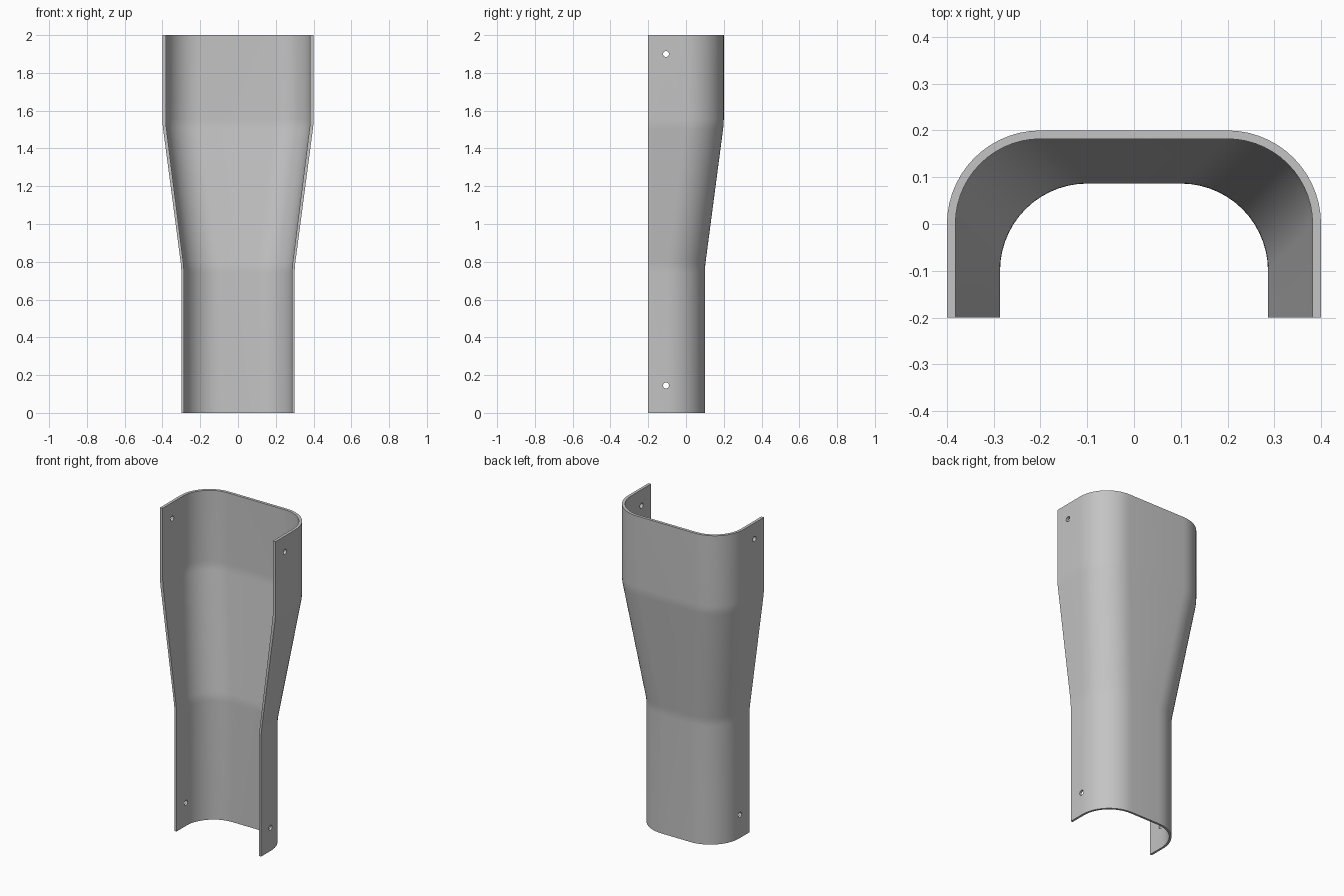
import bpy, bmesh, math

if "Cube" in bpy.data.objects:
    bpy.data.objects.remove(bpy.data.objects["Cube"], do_unlink=True)

FRONT, RADIUS, STEPS = -0.2, 0.2, 14

grey = bpy.data.materials.new("plain grey")
grey.use_nodes = True
grey.diffuse_color = (0.55, 0.55, 0.55, 1)
bsdf = grey.node_tree.nodes["Principled BSDF"]
bsdf.inputs["Base Color"].default_value = grey.diffuse_color
bsdf.inputs["Roughness"].default_value = 0.6


def channel(width, back, r):
    """U-shaped profile, open to the front, with rounded back corners."""
    arc = [(width - r + r * math.cos(a), back - r + r * math.sin(a))
           for a in (math.pi / 2 * i / STEPS for i in range(STEPS + 1))]
    half = [(width, FRONT)] + arc
    return half + [(-x, y) for x, y in reversed(half)]


def section(z, grow):
    """Closed wall section; grow runs from 0 (narrow) to 1 (wide)."""
    wall = 0.0135 + 0.0045 * grow
    size = 0.1 * grow
    outer = channel(0.3 + size, 0.1 + size, RADIUS)
    inner = channel(0.3 + size - wall, 0.1 + size - wall, RADIUS - wall)
    return [(x, y, z) for x, y in outer + inner[::-1]]


# Heights along the guard, with softened bends at both ends of the taper
LOW, HIGH, SOFT = 0.77, 1.53, 0.03
levels = [(0, 0)]
for bend, before, after in ((LOW, 0, 1), (HIGH, 1, 0)):
    start = 0 if bend == LOW else 1
    slope = SOFT / (HIGH - LOW)
    p0, p1 = start - before * slope, start + after * slope
    for i in range(5):
        t = i / 4
        grow = (1 - t) ** 2 * p0 + 2 * t * (1 - t) * start + t * t * p1
        levels.append((bend + SOFT * (2 * t - 1), grow))
levels.append((2, 1))

# Curved sheet shell lofted through the sections
bm = bmesh.new()
rings = [[bm.verts.new(p) for p in section(z, g)] for z, g in levels]
n = len(rings[0])
for a, b in zip(rings, rings[1:]):
    for i in range(n):
        j = (i + 1) % n
        bm.faces.new((a[i], a[j], b[j], b[i]))
for ring in (rings[0], rings[-1]):
    for i in range(n // 2 - 1):
        bm.faces.new((ring[i], ring[i + 1], ring[n - 2 - i], ring[n - 1 - i]))
bmesh.ops.recalc_face_normals(bm, faces=bm.faces)
mesh = bpy.data.meshes.new("guard_shell")
bm.to_mesh(mesh)
bm.free()
mesh.materials.append(grey)
shell = bpy.data.objects.new("guard_shell", mesh)
bpy.context.collection.objects.link(shell)

# Fixing holes drilled through both side walls
for z in (0.145, 1.9):
    bpy.ops.mesh.primitive_cylinder_add(vertices=24, radius=0.016, depth=1.2,
                                        location=(0, -0.106, z),
                                        rotation=(0, math.pi / 2, 0))
    drill = bpy.context.object
    drill.name = "hole_cutter"
    drill.hide_render = True
    drill.data.materials.append(grey)
    bpy.ops.object.select_all(action="DESELECT")
    shell.select_set(True)
    bpy.context.view_layer.objects.active = shell
    cut = shell.modifiers.new("hole", "BOOLEAN")
    cut.operation = "DIFFERENCE"
    cut.solver = "EXACT"
    cut.object = drill
    bpy.ops.object.modifier_apply(modifier=cut.name)
    bpy.data.objects.remove(drill, do_unlink=True)

bpy.ops.object.shade_smooth_by_angle(angle=math.radians(30))
